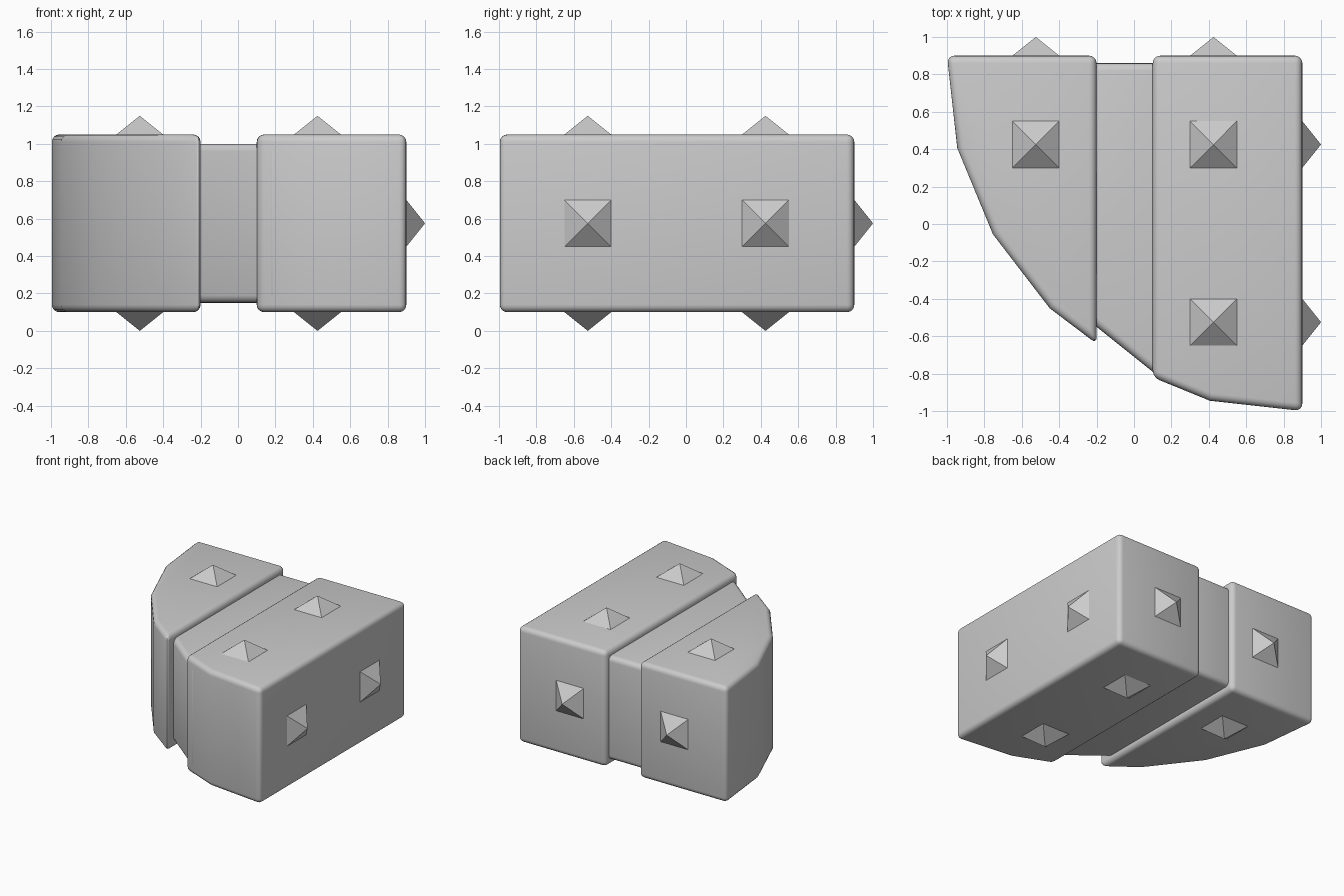
import bpy, bmesh
from math import cos, sin, radians, pi, sqrt
from mathutils import Matrix, Vector

if "Cube" in bpy.data.objects:
    bpy.data.objects.remove(bpy.data.objects["Cube"])

BEVEL = 0.04
Z0, Z1 = 0.10, 1.05
ZMID = (Z0 + Z1) / 2


def arc(start, end, radius=1.91, centre=0.9):
    """Points of the faceted quarter round, every 15 degrees."""
    return [(max(-1, centre - radius * cos(radians(a))),
             max(-1, centre - radius * sin(radians(a))))
            for a in range(start, end + 1, 15)]


def block(name, outline, z0, z1):
    """Extrude a plan outline and round its sharp edges."""
    bm = bmesh.new()
    face = bm.faces.new([bm.verts.new((x, y, z0)) for x, y in outline])
    ext = bmesh.ops.extrude_face_region(bm, geom=[face])
    bmesh.ops.translate(bm, vec=(0, 0, z1 - z0),
                        verts=[v for v in ext["geom"] if isinstance(v, bmesh.types.BMVert)])
    bmesh.ops.recalc_face_normals(bm, faces=bm.faces)
    mesh = bpy.data.meshes.new(name)
    bm.to_mesh(mesh)
    bm.free()
    obj = bpy.data.objects.new(name, mesh)
    bpy.context.collection.objects.link(obj)
    mod = obj.modifiers.new("rounded_edges", "BEVEL")
    mod.width = BEVEL
    mod.segments = 4
    mod.limit_method = "ANGLE"
    mod.angle_limit = radians(30)
    bpy.ops.object.select_all(action="DESELECT")
    bpy.context.view_layer.objects.active = obj
    obj.select_set(True)
    bpy.ops.object.modifier_apply(modifier=mod.name)
    bpy.ops.object.shade_smooth_by_angle(angle=radians(30))


def studs(name, direction, spots):
    """Four-sided pyramids pointing along one direction."""
    bm = bmesh.new()
    turn = Vector(direction).to_track_quat("Z", "Y").to_matrix().to_4x4()
    for spot in spots:
        place = (Matrix.Translation(spot) @ turn @ Matrix.Rotation(pi / 4, 4, "Z")
                 @ Matrix.Translation((0, 0, 0.05)))
        bmesh.ops.create_cone(bm, cap_ends=False, segments=4, depth=0.1,
                              radius1=0.125 * sqrt(2), radius2=0, matrix=place)
    bmesh.ops.remove_doubles(bm, verts=bm.verts, dist=0.0001)
    mesh = bpy.data.meshes.new(name)
    bm.to_mesh(mesh)
    bm.free()
    bpy.context.collection.objects.link(bpy.data.objects.new(name, mesh))


# Two outer slabs of the quarter round
block("left_slab", [(-0.2, 0.9)] + arc(0, 45) + [(-0.2, -0.64)], Z0, Z1)
block("right_slab", [(0.9, 0.9), (0.1, 0.9), (0.1, -0.82)] + arc(75, 90), Z0, Z1)

# Recessed core, running on into both slabs
block("recessed_core", [(0.2, 0.86), (-0.3, 0.86), (-0.3, -0.47), (0.2, -0.87)], 0.15, 1.0)

# Pyramid studs on top, bottom, back and right side
A, B = -0.525, 0.425
plan = [(A, B), (B, B), (B, A)]
studs("top_studs", (0, 0, 1), [(x, y, Z1) for x, y in plan])
studs("bottom_studs", (0, 0, -1), [(x, y, Z0) for x, y in plan])
studs("back_studs", (0, 1, 0), [(x, 0.9, ZMID) for x in (A, B)])
studs("right_studs", (1, 0, 0), [(0.9, y, ZMID) for y in (A, B)])
